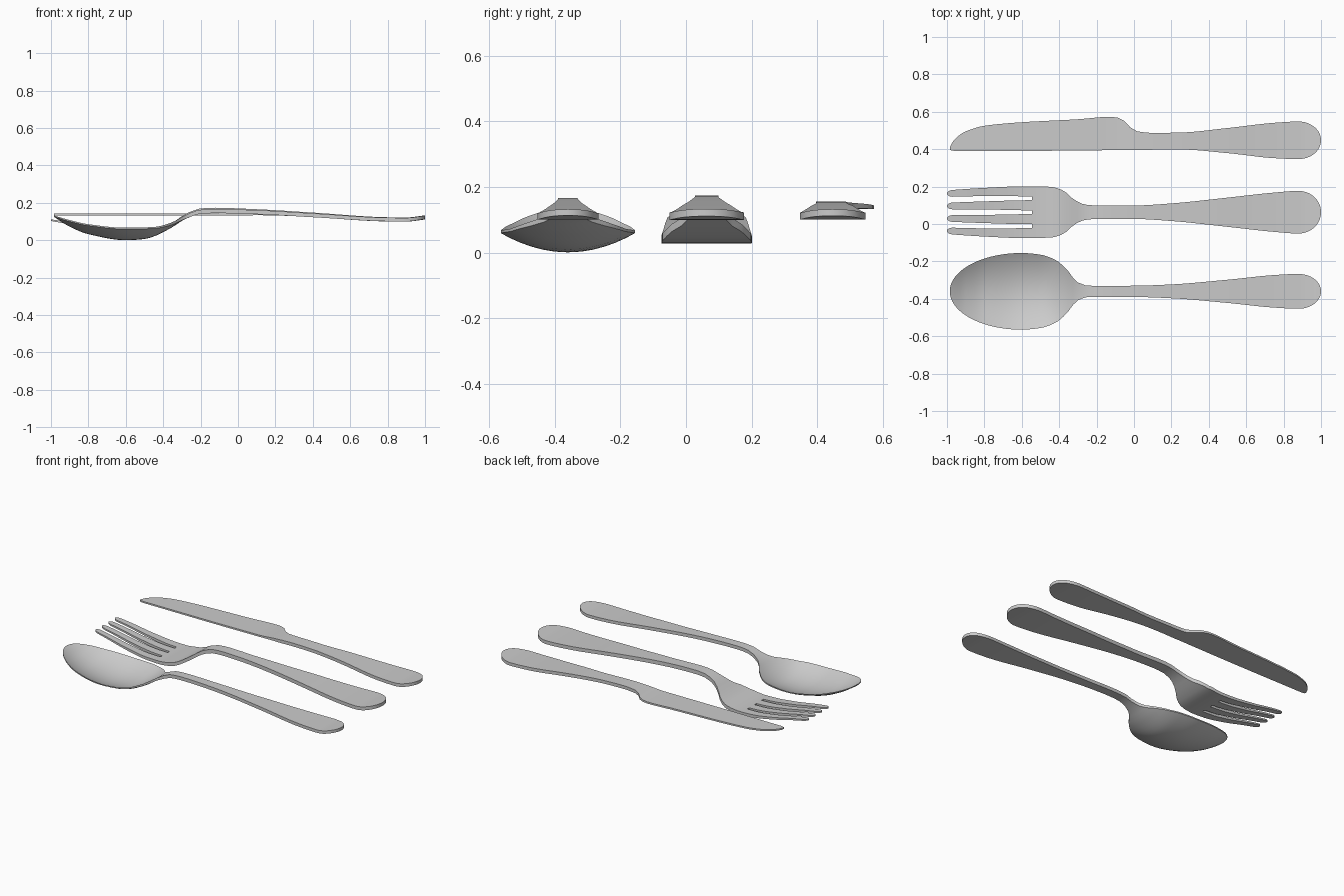
import bpy, bmesh, math

if "Cube" in bpy.data.objects:
    bpy.data.objects.remove(bpy.data.objects["Cube"])


def curve(*pts):
    """Monotone smooth interpolation through (x, value) points."""
    n = len(pts)
    s = [(pts[i + 1][1] - pts[i][1]) / (pts[i + 1][0] - pts[i][0]) for i in range(n - 1)]
    m = [s[0]] + [2 * a * b / (a + b) if a * b > 0 else 0 for a, b in zip(s, s[1:])] + [s[-1]]

    def f(x):
        x = min(max(x, pts[0][0]), pts[-1][0])
        i = max(k for k in range(n - 1) if pts[k][0] <= x)
        h = pts[i + 1][0] - pts[i][0]
        t = (x - pts[i][0]) / h
        return (pts[i][1] * (1 + 2 * t) * (1 - t) ** 2 + pts[i + 1][1] * t * t * (3 - 2 * t)
                + h * t * (1 - t) * (m[i] * (1 - t) - m[i + 1] * t))
    return f


def cap(d, length):
    """Elliptic end rounding at distance d from an end."""
    k = min(max(d / length, 0), 1)
    return max(math.sqrt(1 - (1 - k) ** 2), 0.02)


def stations(x0, x1, split, n0, n1):
    """Stations along the length, denser towards both ends."""
    a = [split - (split - x0) * math.sin(math.pi / 2 * i / n0) for i in range(n0, 0, -1)]
    return a + [split + (x1 - split) * math.sin(math.pi / 2 * i / n1) for i in range(n1 + 1)]


def sheet(name, xs, row, top, thick, skip=lambda x, j: False):
    """Loft a grid of rows [(y, u)] and thicken it downwards."""
    bm = bmesh.new()
    grid, depth = [], {}
    for x in xs:
        line = []
        for y, u in row(x):
            v = bm.verts.new((x, y, top(x, u)))
            line.append((v, thick(x, u)))
        grid.append(line)
    low = [[bm.verts.new((v.co.x, v.co.y, v.co.z - t)) for v, t in line] for line in grid]
    up = [[v for v, t in line] for line in grid]
    n, m = len(xs) - 1, len(up[0]) - 1
    cells = {(i, j) for i in range(n) for j in range(m) if not skip((xs[i] + xs[i + 1]) / 2, j)}
    for i, j in cells:
        q = [(i, j), (i + 1, j), (i + 1, j + 1), (i, j + 1)]
        bm.faces.new([up[a][b] for a, b in q])
        bm.faces.new([low[a][b] for a, b in reversed(q)])
        for k, nb in enumerate([(i, j - 1), (i + 1, j), (i, j + 1), (i - 1, j)]):
            if nb not in cells:
                (a, b), (c, d) = q[k], q[(k + 1) % 4]
                bm.faces.new([up[c][d], up[a][b], low[a][b], low[c][d]])
    bmesh.ops.delete(bm, geom=[v for v in bm.verts if not v.link_faces], context='VERTS')
    bmesh.ops.recalc_face_normals(bm, faces=bm.faces)
    me = bpy.data.meshes.new(name)
    bm.to_mesh(me)
    bm.free()
    ob = bpy.data.objects.new(name, me)
    bpy.context.collection.objects.link(ob)
    bpy.ops.object.select_all(action='DESELECT')
    ob.select_set(True)
    bpy.context.view_layer.objects.active = ob
    bpy.ops.object.shade_smooth_by_angle(angle=math.radians(40))


U = [math.sin(math.pi / 2 * (i / 8 - 1)) for i in range(17)]

# Spoon: deep oval bowl, narrow neck, flared handle
sw = curve((-0.985, 0.205), (-0.6, 0.205), (-0.5, 0.196), (-0.42, 0.168), (-0.36, 0.118),
           (-0.31, 0.055), (-0.27, 0.033), (-0.2, 0.029), (0, 0.03), (0.2, 0.037),
           (0.5, 0.062), (0.75, 0.087), (0.88, 0.093), (1, 0.093))
srim = curve((-0.985, 0.133), (-0.9, 0.108), (-0.8, 0.086), (-0.6, 0.067), (-0.45, 0.071),
             (-0.36, 0.093), (-0.27, 0.14), (-0.2, 0.164), (-0.12, 0.167), (0.1, 0.161),
             (0.4, 0.144), (0.8, 0.121), (0.9, 0.12), (1, 0.132))
sdeep = curve((-0.985, 0), (-0.9, 0.028), (-0.8, 0.046), (-0.6, 0.059), (-0.5, 0.054),
              (-0.4, 0.027), (-0.3, 0.002), (-0.25, 0), (1, 0))
sthick = curve((-0.985, 0.007), (-0.45, 0.008), (-0.22, 0.022), (1, 0.019))


def spoon_row(x):
    w = sw(x) * cap(x + 0.985, 0.385) * cap(1 - x, 0.12)
    return [(-0.36 + u * w, u) for u in U]


sheet("spoon", stations(-0.985, 1, -0.3, 40, 50), spoon_row,
      lambda x, u: srim(x) - sdeep(x) * (1 - u * u), lambda x, u: sthick(x))

# Fork: four tapering tines on a curved head
ROOT = -0.545
fw = curve((-1, 0.117), (-0.8, 0.13), (-0.6, 0.138), (-0.45, 0.136), (-0.38, 0.117),
           (-0.33, 0.075), (-0.28, 0.046), (-0.22, 0.036), (0, 0.036), (0.2, 0.047),
           (0.5, 0.078), (0.75, 0.105), (0.88, 0.114), (1, 0.114))
fz = curve((-1, 0.112), (-0.9, 0.096), (-0.75, 0.068), (-0.6, 0.05), (-0.52, 0.048),
           (-0.42, 0.062), (-0.35, 0.095), (-0.27, 0.146), (-0.2, 0.17), (-0.14, 0.174),
           (0.1, 0.166), (0.4, 0.148), (0.8, 0.123), (0.9, 0.122), (1, 0.133))
fthick = curve((-1, 0.009), (-0.6, 0.018), (-0.2, 0.025), (1, 0.022))
ftine = curve((-1, 0.15), (-0.7, 0.178), (ROOT, 0.198), (1, 0.198))


def fork_row(x):
    w = fw(x) * cap(1 - x, 0.12)
    h = w * ftine(x)
    r = cap(x + 1, 0.03)
    return [(0.063 + (w - h) * c + h * r * u, 0)
            for c in (-1, -1 / 3, 1 / 3, 1) for u in (-1, -0.5, 0, 0.5, 1)]


fork_x = stations(-1, ROOT, -0.75, 16, 8) + stations(ROOT, 1, -0.25, 16, 45)[1:]
sheet("fork", fork_x, fork_row, lambda x, u: fz(x), lambda x, u: fthick(x),
      lambda x, j: x < ROOT and j % 5 == 4)

# Knife: thin one-sided blade, thicker handle
ktop = curve((-0.985, 0.41), (-0.97, 0.438), (-0.94, 0.47), (-0.9, 0.495), (-0.8, 0.525),
             (-0.6, 0.544), (-0.3, 0.56), (-0.13, 0.573), (-0.08, 0.567), (-0.05, 0.55),
             (-0.02, 0.517), (0.02, 0.495), (0.1, 0.487), (0.25, 0.489), (0.5, 0.513),
             (0.75, 0.541), (0.88, 0.548), (1, 0.548))
kbot = curve((-0.985, 0.396), (-0.96, 0.391), (-0.6, 0.391), (0, 0.396), (0.25, 0.398), (0.5, 0.379),
             (0.75, 0.352), (0.88, 0.347), (1, 0.347))
kz = curve((-0.985, 0.142), (-0.12, 0.144), (0, 0.152), (0.1, 0.155), (0.4, 0.146),
           (0.8, 0.122), (0.9, 0.121), (1, 0.132))
kthick = curve((-0.985, 0.01), (-0.12, 0.011), (0.05, 0.021), (1, 0.02))


def knife_row(x):
    c, w = (ktop(x) + kbot(x)) / 2, (ktop(x) - kbot(x)) / 2 * cap(1 - x, 0.12)
    return [(c + u * w, u) for u in U]


sheet("knife", stations(-0.985, 1, -0.02, 45, 45), knife_row,
      lambda x, u: kz(x), lambda x, u: kthick(x))
